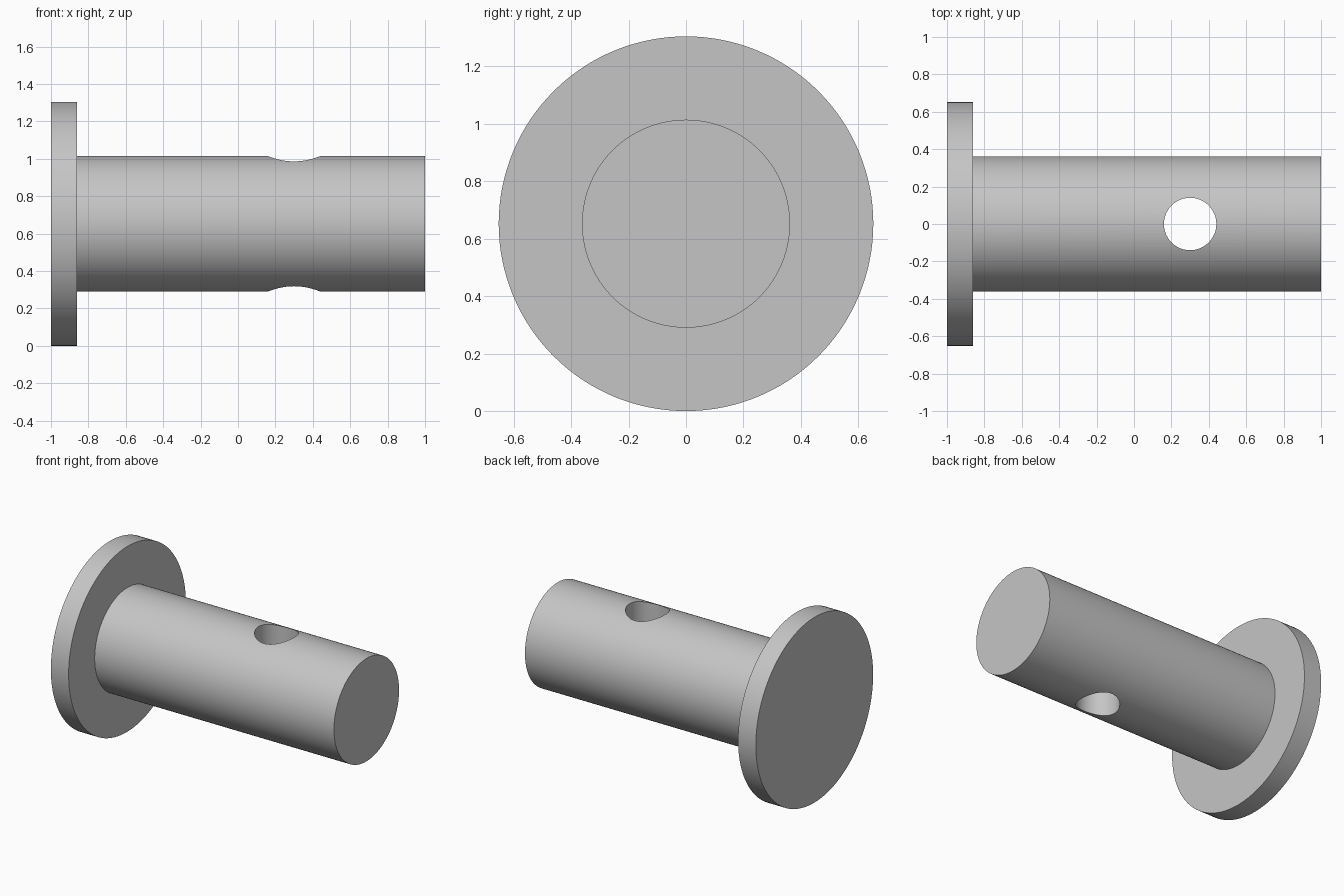
import bpy
import bmesh
from math import radians
from mathutils import Matrix, Vector

cube = bpy.data.objects.get("Cube")
if cube:
    bpy.data.objects.remove(cube, do_unlink=True)

FLANGE_R, SHAFT_R, HOLE_R = 0.652, 0.362, 0.14
HOLE_X = 0.30
SEGMENTS = 128

# Plain grey steel
steel = bpy.data.materials.new("grey steel")
steel.use_nodes = True
colour = (0.56, 0.56, 0.56, 1)
steel.diffuse_color = colour
bsdf = next(n for n in steel.node_tree.nodes if n.type == "BSDF_PRINCIPLED")
bsdf.inputs["Base Color"].default_value = colour


def add_object(name, bm):
    mesh = bpy.data.meshes.new(name)
    bm.to_mesh(mesh)
    bm.free()
    mesh.materials.append(steel)
    obj = bpy.data.objects.new(name, mesh)
    bpy.context.collection.objects.link(obj)
    return obj


# Headed pin: one stepped profile (x, radius) turned around the x axis
profile = [(-1, FLANGE_R), (-0.862, FLANGE_R), (-0.862, SHAFT_R), (1, SHAFT_R)]
bm = bmesh.new()
rings = []
for x, radius in profile:
    rings.append([
        bm.verts.new(Matrix.Rotation(radians(360 * i / SEGMENTS), 3, "X") @ Vector((x, 0, radius)))
        for i in range(SEGMENTS)])
for a, b in zip(rings, rings[1:]):
    for i in range(SEGMENTS):
        j = (i + 1) % SEGMENTS
        bm.faces.new((a[i], a[j], b[j], b[i]))
bm.faces.new(rings[0])
bm.faces.new(rings[-1])
bmesh.ops.recalc_face_normals(bm, faces=bm.faces)
pin = add_object("headed_pin", bm)
pin.location.z = FLANGE_R

# Cross hole drilled vertically through the shaft
bm = bmesh.new()
bmesh.ops.create_cone(bm, cap_ends=True, segments=96, radius1=HOLE_R,
                      radius2=HOLE_R, depth=2)
cutter = add_object("cross_hole_cutter", bm)
cutter.location = (HOLE_X, 0, FLANGE_R)

drill = pin.modifiers.new("cross_hole", "BOOLEAN")
drill.operation = "DIFFERENCE"
drill.solver = "EXACT"
drill.object = cutter

bpy.ops.object.select_all(action="DESELECT")
pin.select_set(True)
bpy.context.view_layer.objects.active = pin
bpy.ops.object.modifier_apply(modifier=drill.name)
bpy.data.objects.remove(cutter, do_unlink=True)

# Smooth round walls with crisp rims
bpy.ops.object.shade_smooth_by_angle(angle=radians(30))
